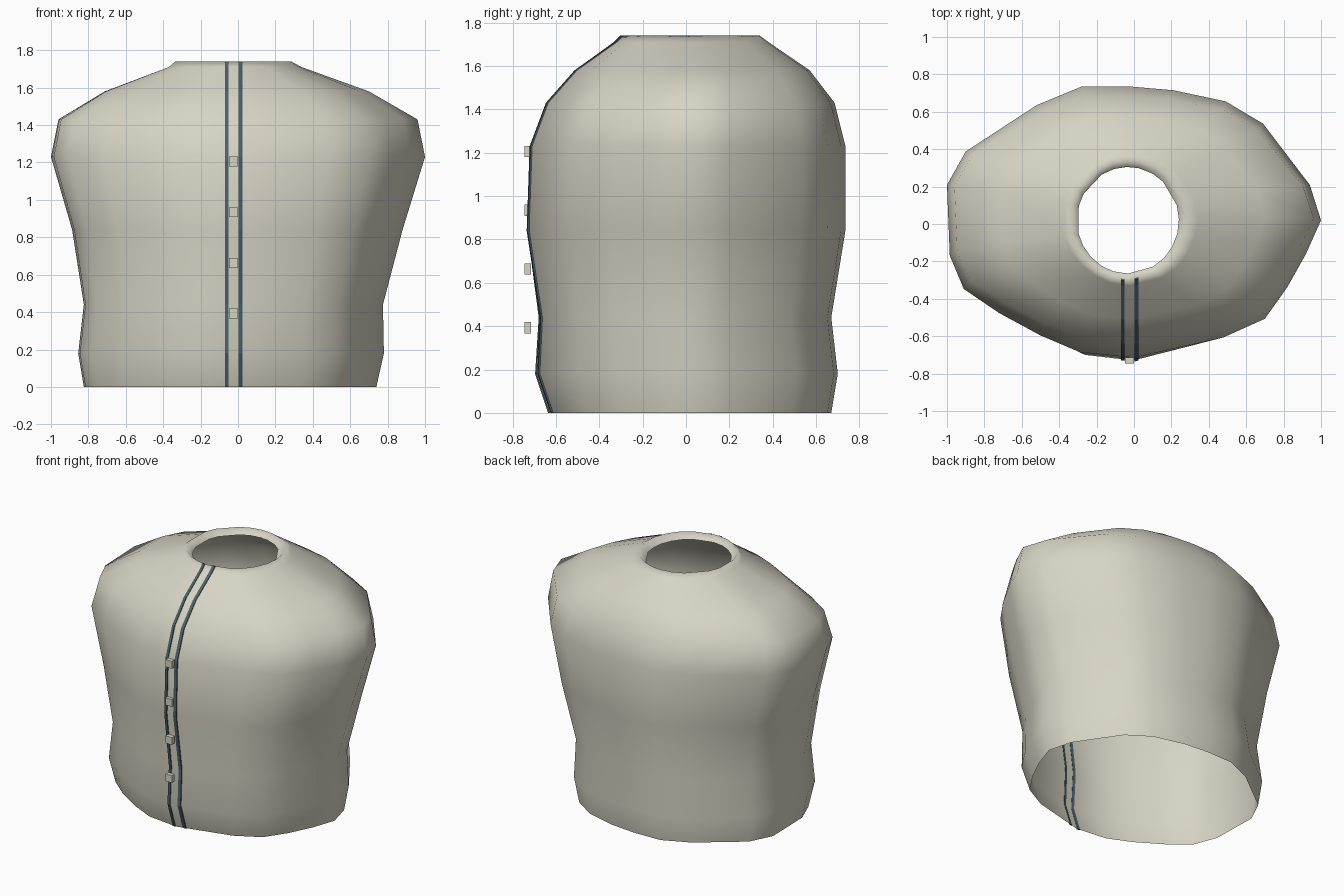
import bpy
import bmesh
import math

cube = bpy.data.objects.get("Cube")
if cube:
    bpy.data.objects.remove(cube, do_unlink=True)


def material(name, colour):
    mat = bpy.data.materials.new(name)
    mat.use_nodes = True
    mat.diffuse_color = (*colour, 1)
    bsdf = mat.node_tree.nodes["Principled BSDF"]
    bsdf.inputs["Base Color"].default_value = (*colour, 1)
    bsdf.inputs["Roughness"].default_value = 0.8
    return mat


cream = material("cream cloth", (0.68, 0.66, 0.56))
slate = material("slate trim", (0.07, 0.12, 0.14))


def finish(bm, name, mat, smooth=False):
    bmesh.ops.recalc_face_normals(bm, faces=bm.faces)
    mesh = bpy.data.meshes.new(name)
    bm.to_mesh(mesh)
    bm.free()
    mesh.materials.append(mat)
    for poly in mesh.polygons:
        poly.use_smooth = smooth
    obj = bpy.data.objects.new(name, mesh)
    bpy.context.collection.objects.link(obj)
    return obj


# Chest outline seen from above, counter-clockwise, scaled to a unit shape
OUTLINE = [(1, .02), (.94, .21), (.69, .54), (.49, .66), (.21, .72), (-.02, .74),
           (-.28, .74), (-.52, .64), (-.9, .39), (-1, .21), (-.985, -.17),
           (-.91, -.35), (-.72, -.48), (-.5, -.6), (-.29, -.69), (0, -.72),
           (.48, -.61), (.7, -.51), (.82, -.34), (.92, -.16)]
UNIT = [(x, (y - .01) / .73) for x, y in OUTLINE]

# Each ring: height, left and right extent, front and back extent, roundness
RINGS = [(0, -.83, .74, -.63, .67, .2),
         (.18, -.86, .78, -.69, .70, .2),
         (.44, -.83, .775, -.675, .67, .2),
         (.84, -.89, .88, -.73, .735, .1),
         (1.23, -1, 1, -.715, .735, 0),
         (1.43, -.96, .96, -.64, .685, 0),
         (1.58, -.72, .70, -.51, .57, .3),
         (1.71, -.38, .34, -.33, .38, .9),
         (1.74, -.345, .285, -.30, .34, 1),
         (1.70, -.305, .24, -.265, .305, 1)]


def ring_points(z, x0, x1, y0, y1, roundness):
    points = []
    for u, v in UNIT:
        a = math.atan2(v, u)
        u += (math.cos(a) - u) * roundness
        v += (math.sin(a) - v) * roundness
        points.append(((x0 + x1) / 2 + u * (x1 - x0) / 2,
                       (y0 + y1) / 2 + v * (y1 - y0) / 2, z))
    return points


loops = [ring_points(*r) for r in RINGS]

# Torso: a shell open at the hem, with a collar turned in at the neck
bm = bmesh.new()
verts = [[bm.verts.new(p) for p in loop] for loop in loops]
for low, high in zip(verts, verts[1:]):
    for i in range(len(low)):
        j = (i + 1) % len(low)
        bm.faces.new((low[i], low[j], high[j], high[i]))
finish(bm, "torso", cream, smooth=True)


def front_y(loop, x):
    """Depth of the front of a ring at a given x."""
    for a, b in zip(loop, loop[1:]):
        if a[0] <= x <= b[0] and a[1] < 0:
            return a[1] + (b[1] - a[1]) * (x - a[0]) / (b[0] - a[0])
    return min(p[1] for p in loop)


# Trim: two narrow strips running from hem to collar down the front
def trim(name, centre):
    strip = bmesh.new()
    rows = []
    for loop in loops[:-1]:
        row = []
        for dx, dy in ((-.01, -.007), (.01, -.007), (.01, .002), (-.01, .002)):
            x = centre + dx
            row.append(strip.verts.new((x, front_y(loop, x) + dy, loop[0][2])))
        rows.append(row)
    for low, high in zip(rows, rows[1:]):
        for i in range(4):
            j = (i + 1) % 4
            strip.faces.new((low[i], low[j], high[j], high[i]))
    strip.faces.new(rows[0])
    strip.faces.new(rows[-1])
    finish(strip, name, slate)


trim("right_trim", -.06)
trim("left_trim", .014)

# Buttons: four small blocks in a straight column between the strips
for n in range(4):
    block = bmesh.new()
    bmesh.ops.create_cube(block, size=1)
    bmesh.ops.scale(block, vec=(.05, .03, .052), verts=block.verts)
    bmesh.ops.translate(block, vec=(-.024, -.73, .392 + n * .271), verts=block.verts)
    finish(block, f"button_{n + 1}", cream)
